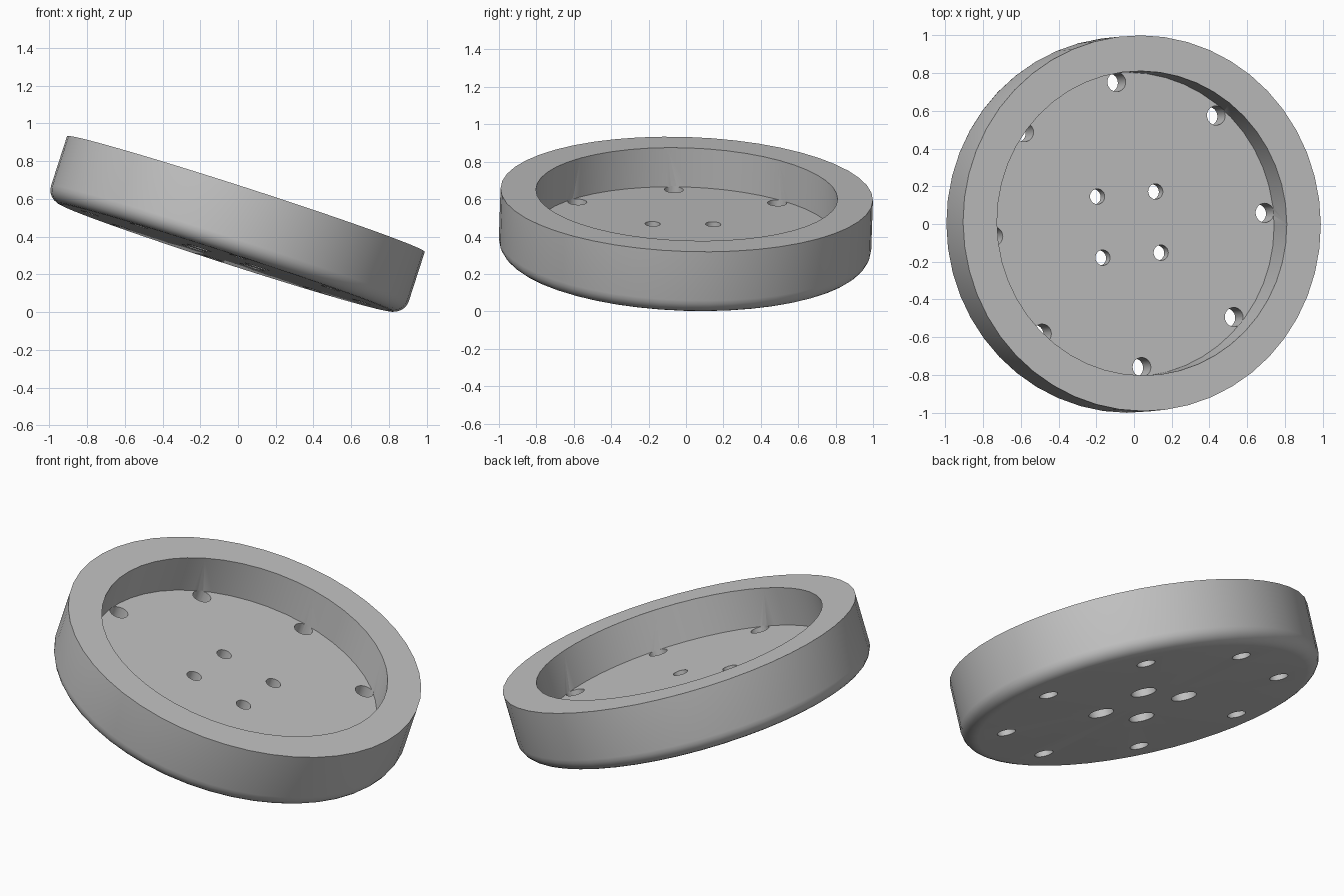
import bpy
import bmesh
from math import cos, sin, pi, radians
from mathutils import Matrix, Vector

if "Cube" in bpy.data.objects:
    bpy.data.objects.remove(bpy.data.objects["Cube"], do_unlink=True)

RADIUS, HEIGHT, FILLET = 0.996, 0.355, 0.08
BORE, DEPTH = 0.807, 0.22
FLOOR, BASE = -DEPTH, -HEIGHT
PHASE = 5  # angle of the first hole, degrees


def lathe(bm, profile, segments, centre=(0, 0)):
    """Revolve (radius, height) points around z; radius 0 makes a pole."""
    rings = []
    for r, z in profile:
        n = segments if r > 0 else 1
        rings.append([bm.verts.new((centre[0] + r * cos(2 * pi * i / segments),
                                    centre[1] + r * sin(2 * pi * i / segments), z))
                      for i in range(n)])
    for a, b in zip(rings, rings[1:]):
        for i in range(segments):
            j = (i + 1) % segments
            corners = [a[i % len(a)], a[j % len(a)], b[j % len(b)], b[i % len(b)]]
            bm.faces.new(list(dict.fromkeys(corners)))


def finish(bm, name):
    bmesh.ops.recalc_face_normals(bm, faces=bm.faces)
    mesh = bpy.data.meshes.new(name)
    bm.to_mesh(mesh)
    bm.free()
    obj = bpy.data.objects.new(name, mesh)
    bpy.context.collection.objects.link(obj)
    return obj


# Shallow round dish with a rounded bottom edge
fillet = [(RADIUS - FILLET + FILLET * cos(t), BASE + FILLET - FILLET * sin(t))
          for t in (pi / 2 * k / 6 for k in range(7))]
bm = bmesh.new()
lathe(bm, [(0, FLOOR), (BORE, FLOOR), (BORE, 0), (RADIUS, 0)] + fillet + [(0, BASE)], 48)
dish = finish(bm, "round_dish")

# Hole cutters: a ring of plain holes and four holes counterbored from below
bm = bmesh.new()
low, high = BASE - 0.05, FLOOR + 0.004
rings = (
    (8, 0.758, PHASE, [(0, high), (0.051, high), (0.051, low), (0, low)]),
    (4, 0.23, PHASE + 45, [(0, high), (0.041, high), (0.041, BASE + 0.065),
                           (0.07, BASE + 0.065), (0.07, low), (0, low)]),
)
for count, distance, start, profile in rings:
    for k in range(count):
        a = radians(start + 360 * k / count)
        lathe(bm, profile, 24, (distance * cos(a), distance * sin(a)))
cutter = finish(bm, "hole_cutter")
cutter.hide_render = True

cut = dish.modifiers.new("holes", "BOOLEAN")
cut.operation = "DIFFERENCE"
cut.solver = "EXACT"
cut.object = cutter
bpy.context.view_layer.objects.active = dish
dish.select_set(True)
cutter.select_set(False)
bpy.ops.object.modifier_apply(modifier=cut.name)
bpy.data.objects.remove(cutter, do_unlink=True)

# Smooth walls with crisp rims
bpy.ops.object.shade_smooth_by_angle(angle=radians(30))

# Lean the dish towards its left
lean, heading = radians(18), radians(6)
axis = Vector((-sin(heading), cos(heading), 0))
dish.matrix_world = Matrix.Translation((0.042, 0.004, 0.626)) @ Matrix.Rotation(lean, 4, axis)

# Plain grey
grey = bpy.data.materials.new("grey")
grey.use_nodes = True
colour = (0.55, 0.55, 0.55, 1)
grey.diffuse_color = colour
grey.node_tree.nodes["Principled BSDF"].inputs["Base Color"].default_value = colour
dish.data.materials.clear()
dish.data.materials.append(grey)
